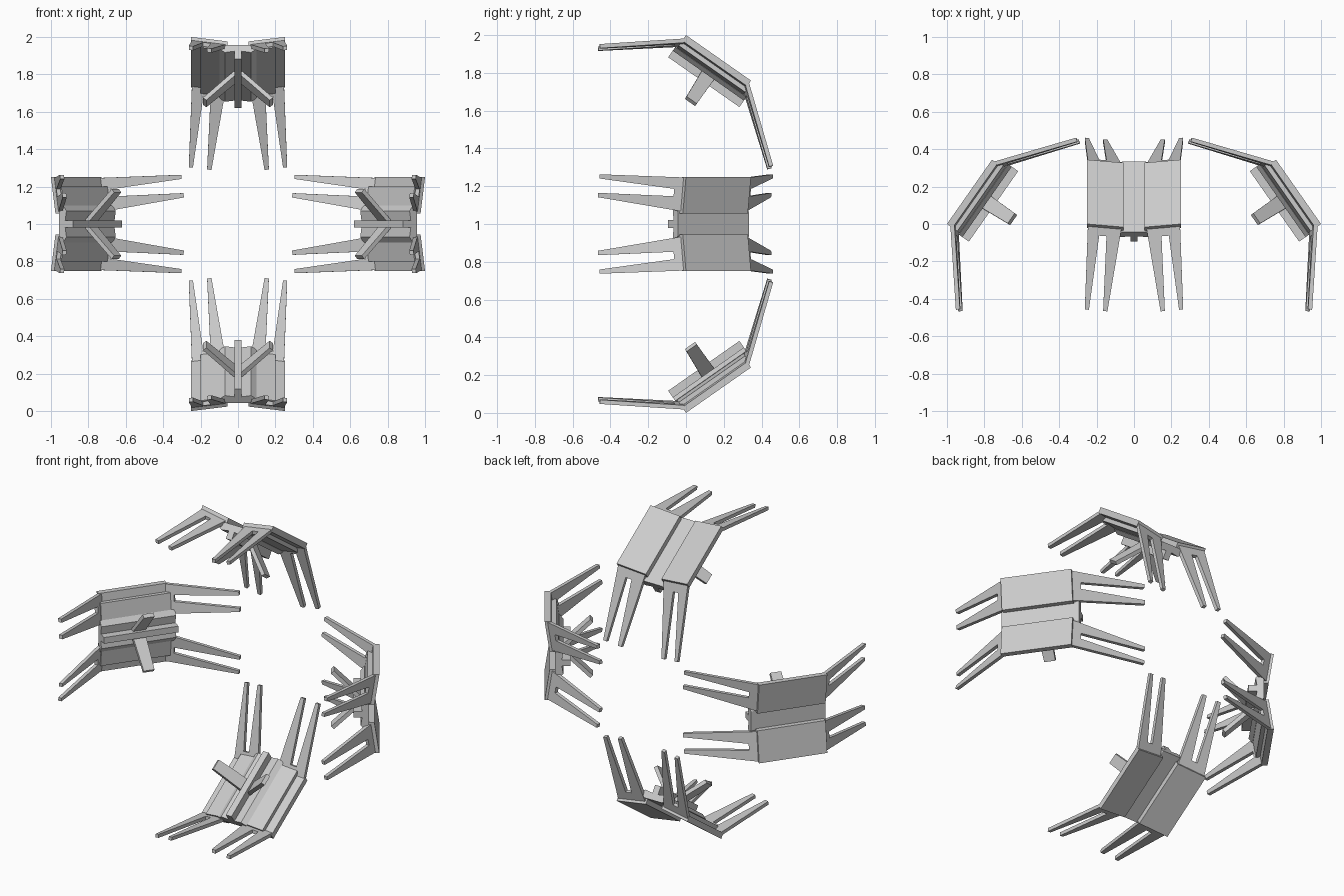
import bpy, bmesh
from math import radians, cos, sin
from mathutils import Matrix, Vector

if "Cube" in bpy.data.objects:
    bpy.data.objects.remove(bpy.data.objects["Cube"])

TILT = Matrix.Rotation(radians(35), 4, 'X')


def prism(name, a, b, k, tilt=0.0, mirror=False):
    """Solid between two matching outlines; local axes: x side, y along, z inward."""
    place = (Matrix.Translation((0, 0, 1)) @ Matrix.Rotation(radians(90 * k), 4, 'Y')
             @ Matrix.Translation((0, 0, -1)) @ TILT)
    bm = bmesh.new()
    for s in ((1, -1) if mirror else (1,)):
        rings = []
        for ring in (a, b):
            rings.append([bm.verts.new(place @ Vector((s * x, y, z + tilt * (0.25 - x))))
                          for x, y, z in ring])
        n = len(a)
        bm.faces.new(rings[0])
        bm.faces.new(rings[1][::-1])
        for i in range(n):
            j = (i + 1) % n
            bm.faces.new((rings[0][i], rings[0][j], rings[1][j], rings[1][i]))
    bmesh.ops.recalc_face_normals(bm, faces=bm.faces)
    me = bpy.data.meshes.new(name)
    bm.to_mesh(me)
    bm.free()
    bpy.context.collection.objects.link(bpy.data.objects.new(name, me))


def extrude(name, profile, y0, y1, k, tilt=0.0, mirror=False):
    prism(name, [(x, y0, z) for x, z in profile], [(x, y1, z) for x, z in profile],
          k, tilt, mirror)


def rect(x0, x1, z0, z1):
    return [(x0, z0), (x1, z0), (x1, z1), (x0, z1)]


# forked arm outline: (side, distance along arm)
L = 0.462
FORK = [(.065, 0), (.246, 0), (.263, L), (.241, L), (.186, .06),
        (.147, .06), (.165, L), (.142, L)]


def arms(name, base, direction, k):
    ang = radians(39)
    rings = []
    for t in (0, 0.022):
        rings.append([(x, base + direction * (d * cos(ang) - t * sin(ang)) ,
                       0.012 + d * sin(ang) + t * cos(ang)) for x, d in FORK])
    prism(name, rings[0], rings[1], k, 0.15, True)


for k in range(4):
    # outer armour plates and the stepped layer behind them
    extrude("plate", rect(.055, .25, 0, .036), 0, .42, k, 0.15, True)
    extrude("inner_layer", rect(.05, .20, .036, .06), .0, .43, k, 0.15, True)
    # central keel with narrow ridge
    half = [(.06, .06), (.10, .085), (.07, .108), (.02, .10), (.02, .15)]
    extrude("keel", half + [(-x, z) for x, z in reversed(half)], -.01, .45, k)
    # forked arms at both ends
    arms("front_arms", .012, -1, k)
    arms("rear_arms", .415, 1, k)
    # pair of splayed fins
    dx, dz = .009, .008
    base = [(.012 + s * dx, .217 + e * .04, .105 - s * dz)
            for s, e in ((-1, -1), (1, -1), (1, 1), (-1, 1))]
    tip = [(.178 + s * dx, .222 + e * .033, .272 - s * dz)
           for s, e in ((-1, -1), (1, -1), (1, 1), (-1, 1))]
    prism("fins", base, tip, k, 0, True)
